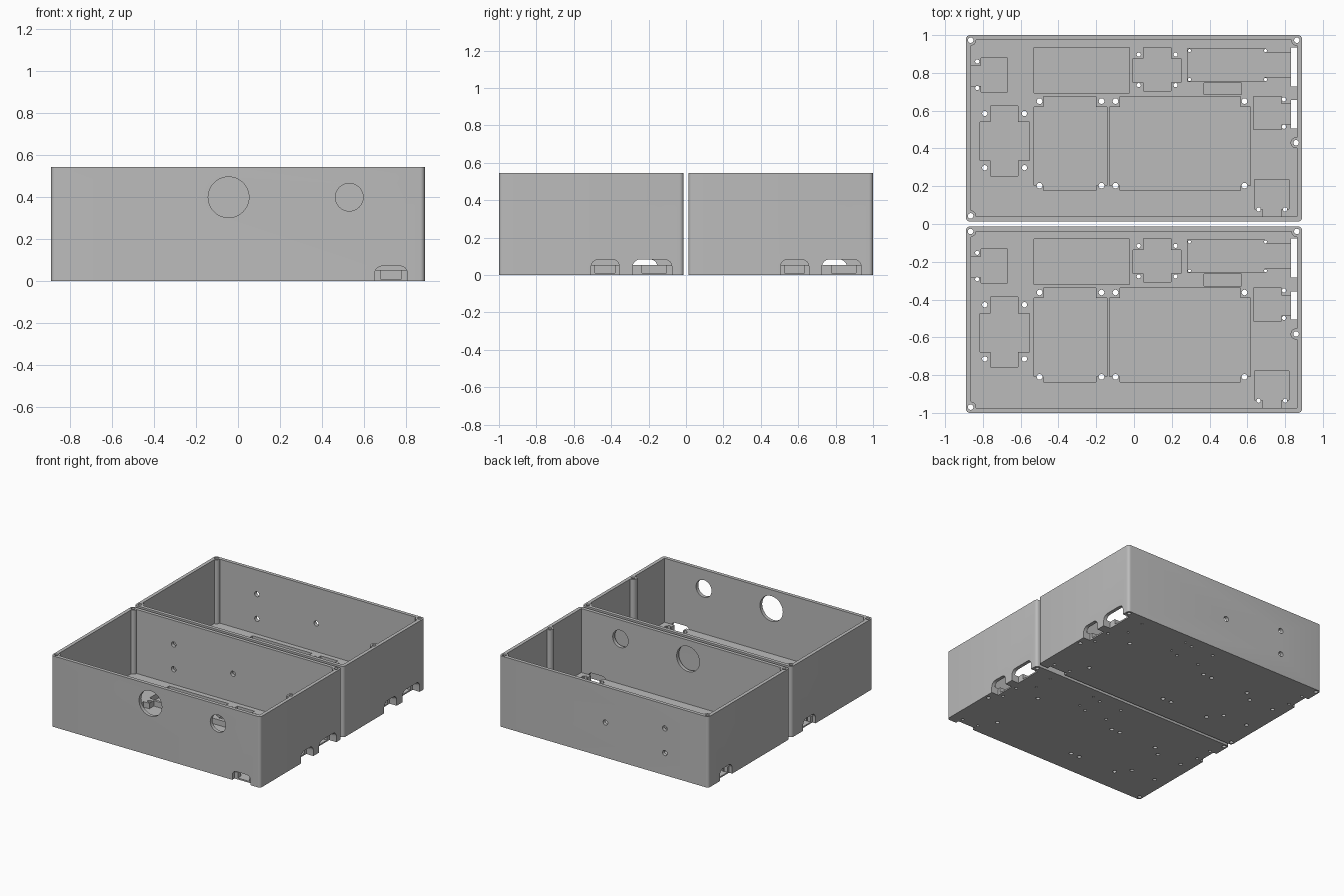
import bpy, bmesh, math

if "Cube" in bpy.data.objects:
    bpy.data.objects.remove(bpy.data.objects["Cube"])

HX, Y0, Y1, H = 0.89, 0.0125, 1.0, 0.545      # case outline and height
WALL, FLOOR, POCKET = 0.027, 0.053, 0.011     # wall, floor top, pocket bottom
PITCH = 1.0125                                # distance between the two cases

grey = bpy.data.materials.new("grey plastic")
grey.diffuse_color = (0.5, 0.5, 0.5, 1)
grey.use_nodes = True
grey.node_tree.nodes["Principled BSDF"].inputs["Base Color"].default_value = grey.diffuse_color
scene = bpy.context.scene.collection


def prism(name, pts, lo, hi, axis='z', coll=None):
    """Extrude a 2D outline along an axis from lo to hi."""
    place = {'z': lambda u, v, w: (u, v, w),
             'x': lambda u, v, w: (w, u, v),
             'y': lambda u, v, w: (u, w, v)}[axis]
    bm = bmesh.new()
    a = [bm.verts.new(place(u, v, lo)) for u, v in pts]
    b = [bm.verts.new(place(u, v, hi)) for u, v in pts]
    n = len(pts)
    bm.faces.new(a)
    bm.faces.new(b)
    for i in range(n):
        j = (i + 1) % n
        bm.faces.new((a[i], a[j], b[j], b[i]))
    bmesh.ops.recalc_face_normals(bm, faces=bm.faces)
    me = bpy.data.meshes.new(name)
    bm.to_mesh(me)
    bm.free()
    me.materials.append(grey)
    ob = bpy.data.objects.new(name, me)
    (coll or scene).objects.link(ob)
    return ob


def rect(u0, u1, v0, v1):
    return [(u0, v0), (u1, v0), (u1, v1), (u0, v1)]


def circle(u, v, r, n=32):
    return [(u + r * math.cos(2 * math.pi * i / n),
             v + r * math.sin(2 * math.pi * i / n)) for i in range(n)]


def rounded(u0, u1, v0, v1, r, corners=(0, 1, 2, 3), n=6):
    pts = []
    for k, (u, v, su, sv) in enumerate([(u1, v1, -1, -1), (u0, v1, 1, -1),
                                        (u0, v0, 1, 1), (u1, v0, -1, 1)]):
        if k not in corners:
            pts.append((u, v))
            continue
        for i in range(n + 1):
            t = math.pi / 2 * (k + i / n)
            pts.append((u + su * r + r * math.cos(t), v + sv * r + r * math.sin(t)))
    return pts


def new_group(name):
    c = bpy.data.collections.new(name)
    scene.children.link(c)
    return c


def cut(ob, group):
    """Subtract every object in the group, then delete the cutters."""
    m = ob.modifiers.new("cut", 'BOOLEAN')
    m.operation, m.solver = 'DIFFERENCE', 'EXACT'
    m.operand_type, m.collection = 'COLLECTION', group
    dg = bpy.context.evaluated_depsgraph_get()
    dg.update()
    me = bpy.data.meshes.new_from_object(ob.evaluated_get(dg))
    ob.modifiers.clear()
    ob.data = me
    for o in list(group.objects):
        bpy.data.objects.remove(o)
    bpy.data.collections.remove(group)


# Inner cavity, leaving full-height screw posts standing
screws = [(-0.865, 0.973), (0.862, 0.973), (-0.865, 0.043), (0.858, 0.43)]
cavity_group = new_group("cavity")
cavity = prism("cavity", rect(-HX + WALL, HX - WALL, Y0 + WALL, Y1 - WALL),
               FLOOR, H + 0.1, coll=scene)
posts = new_group("posts")
for x, y in screws:
    prism("post", circle(x, y, 0.029), FLOOR - 0.1, H + 0.2, coll=posts)
cut(cavity, posts)
scene.objects.unlink(cavity)
cavity_group.objects.link(cavity)

# Case body
case = prism("rear_case", rounded(-HX, HX, Y0, Y1, 0.022), 0, H)
cut(case, cavity_group)

# Floor pockets for the boards, with cable channels
pockets = [
    (-0.81, -0.67, 0.70, 0.88), (-0.87, -0.80, 0.73, 0.84),
    (-0.53, -0.025, 0.693, 0.934),
    (-0.005, 0.25, 0.75, 0.875), (0.05, 0.195, 0.705, 0.935),
    (0.283, 0.69, 0.755, 0.93), (0.68, 0.84, 0.777, 0.908),
    (0.37, 0.57, 0.685, 0.747),
    (0.633, 0.78, 0.50, 0.675), (0.77, 0.84, 0.527, 0.634),
    (0.637, 0.82, 0.08, 0.235), (0.68, 0.78, 0.03, 0.09),
    (-0.815, -0.553, 0.335, 0.54), (-0.76, -0.615, 0.255, 0.625),
    (-0.53, -0.143, 0.205, 0.62), (-0.48, -0.20, 0.177, 0.675),
    (-0.13, 0.617, 0.205, 0.62), (-0.075, 0.565, 0.177, 0.675),
]
group = new_group("pockets")
for p in pockets:
    prism("pocket", rect(*p), POCKET, FLOOR + 0.0005, coll=group)
cut(case, group)

# Ports, wall openings and screw holes
group = new_group("openings")
for y0, y1, x0, x1 in [(0.727, 0.937, 0.83, 0.95), (0.505, 0.657, 0.83, 0.95),
                       (0.71, 0.86, -0.95, -0.863)]:
    prism("side_port", rounded(y0, y1, -0.02, 0.083, 0.04, (0, 1)), x0, x1, 'x', group)
prism("front_port", rounded(0.652, 0.807, -0.02, 0.072, 0.035, (0, 1)),
      -0.05, Y0 + WALL, 'y', group)
for x, r in [(-0.045, 0.097), (0.53, 0.066)]:
    prism("front_opening", circle(x, 0.40, r, 48), -0.05, 0.1, 'y', group)
for x, z in [(-0.015, 0.27), (-0.52, 0.36), (-0.52, 0.17)]:
    prism("back_hole", circle(x, z, 0.02, 24), 0.9, 1.1, 'y', group)
for x, y in screws:
    prism("post_hole", circle(x, y, 0.0145, 24), -0.1, H + 0.1, coll=group)

# Board mounting holes through the floor: (x pair, y pair, radius)
mounts = [((0.025, 0.22), (0.735, 0.897), 0.011),
          ((0.294, 0.696), (0.765, 0.918), 0.008),
          ((-0.79, -0.58), (0.298, 0.585), 0.014),
          ((-0.5, -0.172), (0.203, 0.65), 0.015),
          ((-0.098, 0.585), (0.203, 0.65), 0.015),
          ((-0.83,), (0.72, 0.86), 0.011),
          ((0.794,), (0.515, 0.66), 0.011),
          ((0.66, 0.80), (0.077,), 0.011)]
for xs, ys, r in mounts:
    for x in xs:
        for y in ys:
            prism("mount_hole", circle(x, y, r, 20), -0.1, 0.1, coll=group)
cut(case, group)

# Smooth curved walls, keep edges sharp
bpy.ops.object.select_all(action='DESELECT')
case.select_set(True)
bpy.context.view_layer.objects.active = case
bpy.ops.object.shade_smooth_by_angle(angle=math.radians(30))

# Matching second case in front
front = case.copy()
front.data = case.data.copy()
front.name = "front_case"
front.location.y = -PITCH
scene.objects.link(front)
